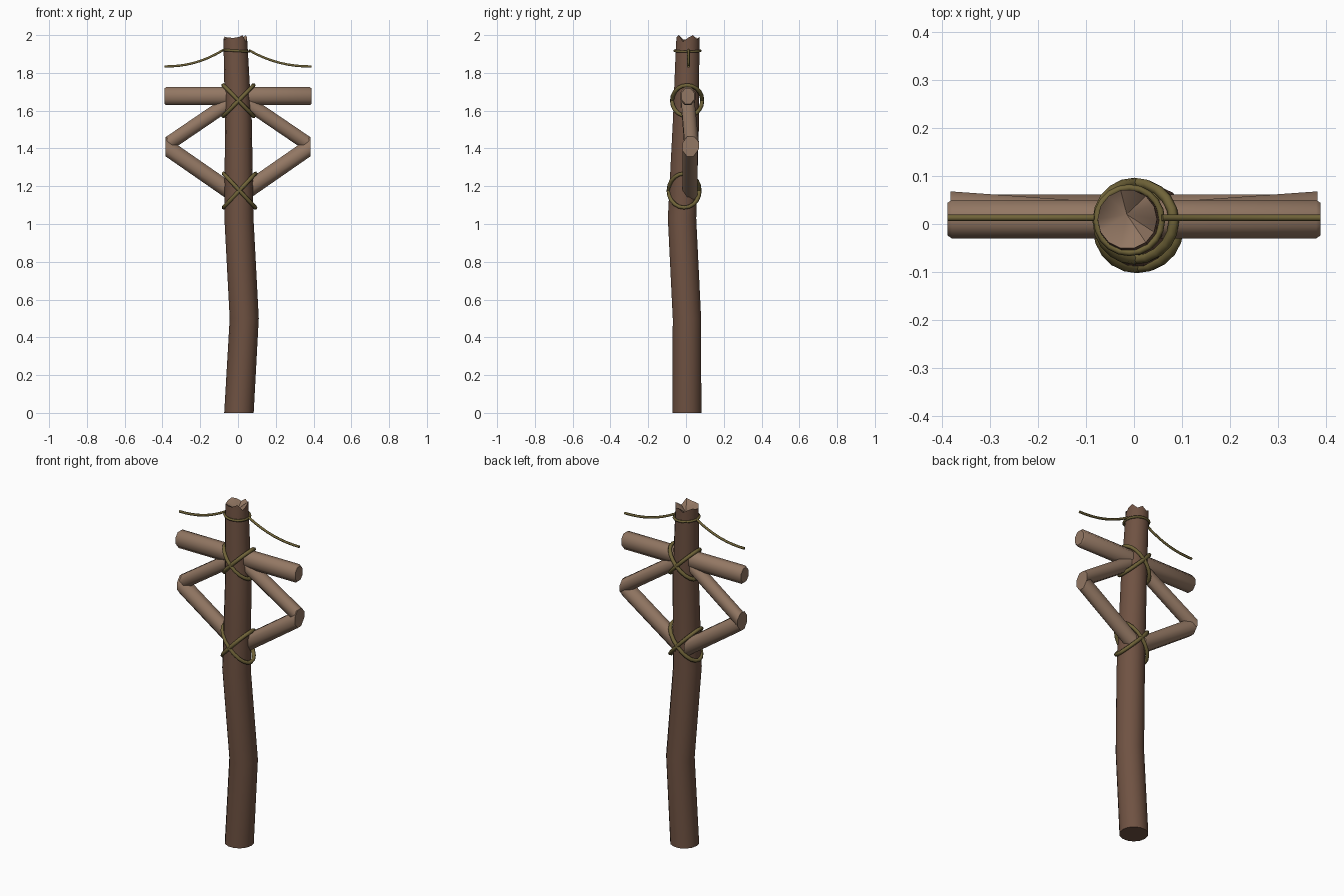
import bpy, bmesh
from math import sin, cos, pi, radians

if "Cube" in bpy.data.objects:
    bpy.data.objects.remove(bpy.data.objects["Cube"])


def material(name, rgb):
    m = bpy.data.materials.new(name)
    m.diffuse_color = (*rgb, 1)
    m.use_nodes = True
    m.node_tree.nodes["Principled BSDF"].inputs["Base Color"].default_value = m.diffuse_color
    return m


DARK = material("dark_bark", (0.16, 0.085, 0.055))
WOOD = material("light_wood", (0.29, 0.185, 0.125))
ROPE = material("rope_fibre", (0.16, 0.125, 0.04))


def loft(name, rings, mats, tip=None):
    """Skin a list of rings; close the start, and the end flat or onto a tip."""
    bm = bmesh.new()
    vs = [[bm.verts.new(p) for p in r] for r in rings]
    n = len(vs[0])
    for a, b in zip(vs, vs[1:]):
        for i in range(n):
            bm.faces.new((a[i], a[(i + 1) % n], b[(i + 1) % n], b[i]))
    bm.faces.new(vs[0][::-1])
    if tip:
        t = bm.verts.new(tip)
        for i in range(n):
            bm.faces.new((vs[-1][i], vs[-1][(i + 1) % n], t)).material_index = 1
    else:
        bm.faces.new(vs[-1])
    bmesh.ops.recalc_face_normals(bm, faces=bm.faces)
    me = bpy.data.meshes.new(name)
    bm.to_mesh(me)
    bm.free()
    for m in mats:
        me.materials.append(m)
    ob = bpy.data.objects.new(name, me)
    bpy.context.collection.objects.link(ob)
    bpy.ops.object.select_all(action='DESELECT')
    ob.select_set(True)
    bpy.context.view_layer.objects.active = ob
    bpy.ops.object.shade_smooth_by_angle(angle=radians(50))


def side_ring(x, y, z, ry, rz, n=8):
    """Octagonal section in a plane of constant x."""
    k = 1 / cos(pi / n)
    return [(x, y + k * ry * cos(2 * pi * (i + .5) / n), z + k * rz * sin(2 * pi * (i + .5) / n))
            for i in range(n)]


def rope(name, pts, r, cyclic=False):
    cu = bpy.data.curves.new(name, 'CURVE')
    cu.dimensions = '3D'
    cu.bevel_depth = r
    cu.bevel_resolution = 1
    cu.use_fill_caps = True
    sp = cu.splines.new('POLY')
    sp.points.add(len(pts) - 1)
    for p, co in zip(sp.points, pts):
        p.co = (*co, 1)
    sp.use_cyclic_u = cyclic
    cu.materials.append(ROPE)
    bpy.context.collection.objects.link(bpy.data.objects.new(name, cu))


def loop(name, c, rx, ry, tilt, r):
    """Elliptical rope loop; tilt is the rise at its right side."""
    angs = [2 * pi * i / 20 for i in range(20)]
    rope(name, [(c[0] + rx * cos(a), c[1] + ry * sin(a), c[2] + tilt * cos(a)) for a in angs], r, True)


# crooked pole with a splintered, hollow top
N = 14
sections = [(0, .005, .005, .078), (.5, .033, .005, .077), (1.03, .005, -.021, .077),
            (1.55, .002, 0, .071), (1.92, -.012, .008, .064)]
rings = [[(x + r * cos(2 * pi * i / N), y + r * sin(2 * pi * i / N), z) for i in range(N)]
         for z, x, y, r in sections]
jag = [1.985, 2.0, 1.975, 1.99, 1.97, 1.985, 1.992, 1.98, 1.975, 1.988, 1.985, 1.988, 2.0, 1.965]
rings.append([(-.014 + .062 * cos(2 * pi * i / N), .01 + .062 * sin(2 * pi * i / N), jag[i])
              for i in range(N)])
loft("pole", rings, [DARK, WOOD], tip=(-.015, .02, 1.945))

# crossbeam with softened ends
loft("crossbeam", [side_ring(x, .01, 1.677, .04 * s, .048 * s)
                   for x, s in ((-.389, .85), (-.38, 1), (.38, 1), (.389, .85))], [WOOD])

# diamond braces, cut vertically at the outer corners
for s, side in ((-1, "left"), (1, "right")):
    loft(f"upper_brace_{side}", [side_ring(s * .03, .008, 1.655, .035, .045),
                                 side_ring(s * .383, .03, 1.415, .038, .045)], [WOOD])
    loft(f"lower_brace_{side}", [side_ring(s * .03, .022, 1.165, .04, .052),
                                 side_ring(s * .383, .022, 1.41, .04, .052)], [WOOD])

# crossed lashings
for name, c, rx, ry, t in (("upper", (.003, .006, 1.653), .08, .08, .082),
                           ("lower", (.008, -.01, 1.177), .084, .082, .09)):
    loop(f"{name}_lashing_a", c, rx, ry, t, .011)
    loop(f"{name}_lashing_b", c, rx, ry, -t, .011)

# hanging line tied round the top
loop("line_loop", (-.01, .008, 1.917), .068, .068, -.004, .007)
for s, side in ((-1, "left"), (1, "right")):
    x0 = -.08 if s < 0 else .058
    pts = []
    for i in range(9):
        t = i / 8
        pts.append((x0 + (s * .389 - x0) * t, .013, 1.834 + .086 * (1 - t) ** 2.2))
    rope(f"hanging_line_{side}", pts, .007)
